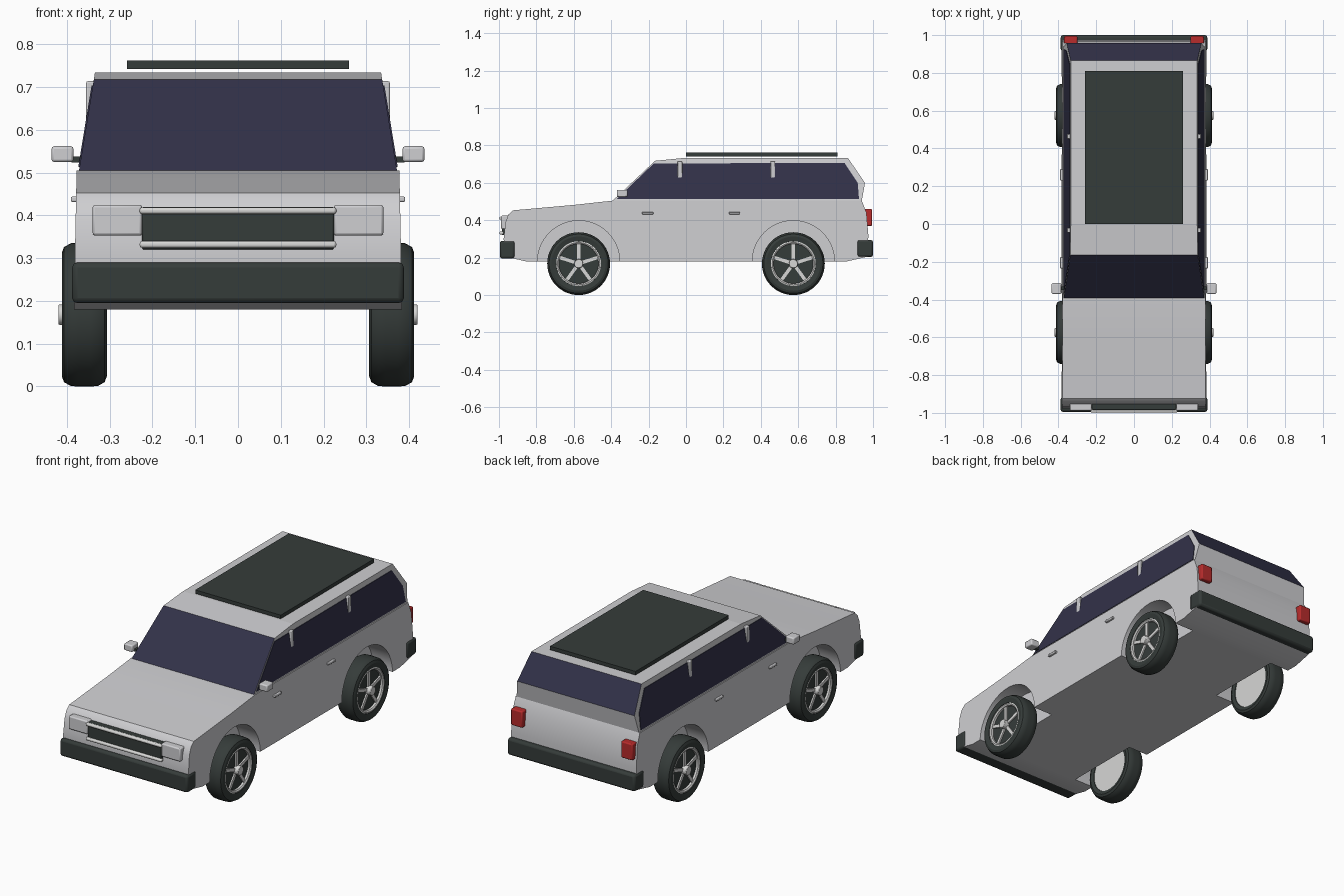
import bpy, bmesh, math
from mathutils import Matrix, Vector

if "Cube" in bpy.data.objects:
    bpy.data.objects.remove(bpy.data.objects["Cube"])


def material(name, rgb):
    m = bpy.data.materials.new(name)
    m.diffuse_color = (*rgb, 1)
    m.use_nodes = True
    m.node_tree.nodes["Principled BSDF"].inputs["Base Color"].default_value = m.diffuse_color
    return m


PAINT = material("light_grey_paint", (0.62, 0.62, 0.64))
TRIM = material("dark_trim", (0.036, 0.045, 0.042))
GLASS = material("tinted_glass", (0.032, 0.031, 0.066))
RED = material("red_lamp", (0.48, 0.025, 0.025))
METAL = material("bright_metal", (0.68, 0.68, 0.67))


def finish(name, bm, mats, mirror=False, bevel=0.0, smooth=True):
    bmesh.ops.recalc_face_normals(bm, faces=bm.faces[:])
    me = bpy.data.meshes.new(name)
    bm.to_mesh(me)
    bm.free()
    ob = bpy.data.objects.new(name, me)
    bpy.context.collection.objects.link(ob)
    for m in mats:
        me.materials.append(m)
    if bevel:
        mod = ob.modifiers.new("bevel", "BEVEL")
        mod.width, mod.segments = bevel, 2
    if mirror:
        ob.modifiers.new("mirror", "MIRROR").use_mirror_merge = False
    if smooth:
        activate(ob)
        bpy.ops.object.shade_smooth_by_angle(angle=math.radians(32))
    return ob


def activate(ob):
    bpy.ops.object.select_all(action="DESELECT")
    ob.select_set(True)
    bpy.context.view_layer.objects.active = ob


def box(name, lo, hi, mat, mirror=False, bevel=0.0):
    bm = bmesh.new()
    size = [b - a for a, b in zip(lo, hi)]
    mid = [(a + b) / 2 for a, b in zip(lo, hi)]
    bmesh.ops.create_cube(bm, size=1, matrix=Matrix.Translation(mid) @ Matrix.Diagonal((*size, 1)))
    return finish(name, bm, [mat], mirror, bevel)


def prism(profile, inner, outer):
    """Side profile (y, z) spanned between two x positions that depend on z."""
    bm = bmesh.new()
    a = [bm.verts.new((inner(z), y, z)) for y, z in profile]
    b = [bm.verts.new((outer(z), y, z)) for y, z in profile]
    n = len(profile)
    bm.faces.new(a)
    bm.faces.new(b[::-1])
    for i in range(n):
        j = (i + 1) % n
        bm.faces.new((a[i], b[i], b[j], a[j]))
    bmesh.ops.recalc_face_normals(bm, faces=bm.faces[:])
    return bm


def cylinder_x(bm, x0, x1, y, z, r, segs=48):
    mat = Matrix.Translation(((x0 + x1) / 2, y, z)) @ Matrix.Rotation(math.pi / 2, 4, "Y")
    bmesh.ops.create_cone(bm, cap_ends=True, segments=segs, radius1=r, radius2=r,
                          depth=abs(x1 - x0), matrix=mat)


def lathe_x(profile, y, z, segs=48):
    """Closed (x, radius) section turned around a wheel axle."""
    bm = bmesh.new()
    rings = []
    for k in range(segs):
        t = 2 * math.pi * k / segs
        rings.append([bm.verts.new((x, y + r * math.cos(t), z + r * math.sin(t))) for x, r in profile])
    n = len(profile)
    for k in range(segs):
        p, q = rings[k], rings[(k + 1) % segs]
        for i in range(n):
            j = (i + 1) % n
            bm.faces.new((p[i], p[j], q[j], q[i]))
    return bm


AXLES = {"front": -0.574, "rear": 0.574}
WHEEL_Z = 0.168

# Lower body with hood and tailgate
body_profile = [(-0.855, 0.18), (-0.965, 0.205), (-0.975, 0.30), (-0.965, 0.39), (-0.95, 0.43),
                (-0.925, 0.453), (-0.60, 0.482), (-0.39, 0.505), (0.94, 0.505), (0.965, 0.44),
                (0.975, 0.32), (0.97, 0.205), (0.86, 0.18)]
body_width = lambda z: 0.384 - 0.02 * (z - 0.18)
body = finish("body", prism(body_profile, lambda z: -body_width(z), body_width), [PAINT], smooth=False)

# Wheel arches cut into the body
bm = bmesh.new()
for y in AXLES.values():
    for s in (-1, 1):
        cylinder_x(bm, s * 0.265, s * 0.45, y, 0.178, 0.22, 64)
cutter = finish("arch_cutter", bm, [PAINT], smooth=False)
cutter.hide_render = True
cut = body.modifiers.new("arches", "BOOLEAN")
cut.object, cut.operation, cut.solver = cutter, "DIFFERENCE", "EXACT"
activate(body)
bpy.ops.object.modifier_apply(modifier=cut.name)
bpy.data.objects.remove(cutter)
bpy.ops.object.shade_smooth_by_angle(angle=math.radians(32))

# Cabin with glazed windshield and rear window
cabin_profile = [(-0.385, 0.49), (-0.392, 0.505), (-0.165, 0.718), (0.0, 0.734), (0.865, 0.734),
                 (0.957, 0.60), (0.94, 0.505), (0.93, 0.49)]
cabin_width = lambda z: 0.372 - 0.163 * (z - 0.505)
bm = prism(cabin_profile, lambda z: -cabin_width(z), cabin_width)
for f in bm.faces:
    if abs(f.normal.y) > 0.5 and f.normal.z > 0.3:
        f.material_index = 1
finish("cabin", bm, [PAINT, GLASS], smooth=False)

# Side windows
window_profile = [(-0.372, 0.513), (-0.172, 0.704), (0.848, 0.706), (0.918, 0.60), (0.925, 0.513)]
bm = prism(window_profile, lambda z: cabin_width(z) - 0.003, lambda z: cabin_width(z) + 0.003)
finish("side_window", bm, [GLASS], mirror=True, smooth=False)

# Door pillars
for name, y in (("front", -0.033), ("rear", 0.464)):
    box(name + "_door_pillar", (0.325, y - 0.013, 0.56), (0.355, y + 0.013, 0.714), PAINT, True, 0.004)

# Roof panel
box("roof_panel", (-0.26, 0.0, 0.742), (0.26, 0.81, 0.762), TRIM)

# Bumpers
box("front_bumper", (-0.388, -0.995, 0.195), (0.388, -0.915, 0.29), TRIM, bevel=0.012)
box("rear_bumper", (-0.388, 0.915, 0.203), (0.388, 1.0, 0.295), TRIM, bevel=0.012)

# Grille, grille bars and headlights
box("grille", (-0.224, -0.985, 0.32), (0.224, -0.94, 0.42), TRIM, bevel=0.004)
for name, z in (("lower", 0.332), ("upper", 0.411)):
    box(name + "_grille_bar", (-0.23, -0.998, z - 0.008), (0.23, -0.975, z + 0.008), METAL, bevel=0.006)
box("headlight", (0.224, -0.988, 0.353), (0.34, -0.94, 0.425), PAINT, True, 0.006)

# Tail lights
box("tail_light", (0.30, 0.95, 0.37), (0.37, 0.995, 0.46), RED, True, 0.006)

# Mirrors on short stalks
box("mirror", (0.385, -0.37, 0.525), (0.436, -0.313, 0.562), PAINT, True, 0.006)
box("mirror_stalk", (0.35, -0.35, 0.524), (0.39, -0.33, 0.538), TRIM, True)

# Door handles
for name, y in (("front", -0.205), ("rear", 0.26)):
    box(name + "_door_handle", (0.37, y - 0.03, 0.432), (0.391, y + 0.03, 0.444), PAINT, True, 0.003)

# Wheels
tyre_section = [(0.312, 0.125), (0.307, 0.145), (0.312, 0.158), (0.328, 0.167), (0.345, 0.168),
                (0.374, 0.168), (0.391, 0.167), (0.407, 0.158), (0.412, 0.145), (0.407, 0.12),
                (0.385, 0.118), (0.33, 0.118)]
ring_section = [(0.385, 0.106), (0.402, 0.106), (0.407, 0.113), (0.404, 0.121), (0.385, 0.121)]
for name, y in AXLES.items():
    finish(name + "_tyre", lathe_x(tyre_section, y, WHEEL_Z), [TRIM], True)
    finish(name + "_rim_ring", lathe_x(ring_section, y, WHEEL_Z), [METAL], True)

    bm = bmesh.new()
    cylinder_x(bm, 0.36, 0.39, y, WHEEL_Z, 0.119)
    finish(name + "_wheel_disc", bm, [TRIM], True)

    bm = bmesh.new()
    cylinder_x(bm, 0.315, 0.358, y, WHEEL_Z, 0.126)
    finish(name + "_inner_rim", bm, [METAL], True)

    bm = bmesh.new()
    cylinder_x(bm, 0.38, 0.42, y, WHEEL_Z, 0.024, 24)
    finish(name + "_hub", bm, [METAL], True, 0.003)

    # Five spokes between hub and ring
    bm = bmesh.new()
    for k in range(5):
        turn = Matrix.Rotation(2 * math.pi * k / 5, 4, "X")
        place = Matrix.Translation((0.391, y, WHEEL_Z)) @ turn @ Matrix.Translation((0, 0, 0.062))
        bmesh.ops.create_cube(bm, size=1, matrix=place @ Matrix.Diagonal((0.014, 0.018, 0.096, 1)))
    finish(name + "_spokes", bm, [METAL], True)
